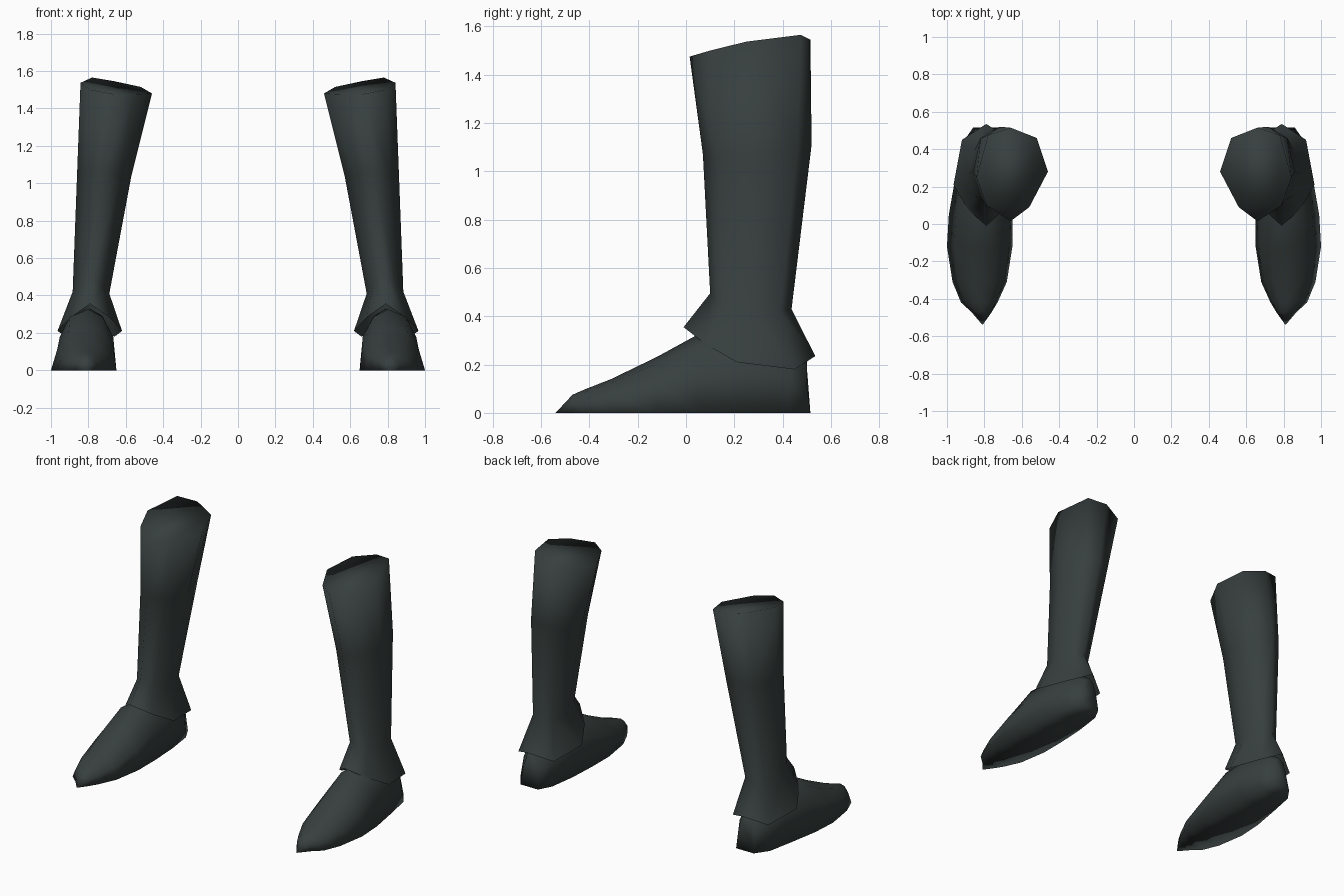
import bpy, bmesh

if "Cube" in bpy.data.objects:
    bpy.data.objects.remove(bpy.data.objects["Cube"])

mat = bpy.data.materials.new("dark green grey leather")
mat.diffuse_color = (0.038, 0.050, 0.048, 1)
mat.use_nodes = True
mat.node_tree.nodes["Principled BSDF"].inputs["Base Color"].default_value = mat.diffuse_color


def loft(name, rings, caps):
    """Bridge closed rings of points, cap chosen ends, mirror to the other foot."""
    bm = bmesh.new()
    loops = [[bm.verts.new(p) for p in ring] for ring in rings]
    for a, b in zip(loops, loops[1:]):
        n = len(a)
        for i in range(n):
            j = (i + 1) % n
            bm.faces.new((a[i], a[j], b[j], b[i]))
    for k in caps:
        bm.faces.new(loops[k])
    bmesh.ops.remove_doubles(bm, verts=bm.verts, dist=0.0005)
    bmesh.ops.recalc_face_normals(bm, faces=bm.faces)
    for f in bm.faces:
        f.smooth = True
    me = bpy.data.meshes.new(name)
    bm.to_mesh(me)
    bm.free()
    me.materials.append(mat)
    ob = bpy.data.objects.new(name, me)
    bpy.context.collection.objects.link(ob)
    ob.modifiers.new("other foot", "MIRROR").use_mirror_merge = False
    return ob


# Shaft: flared cuff, ankle, calf and slanted top
# (each ring: front, front inner, inner, back inner, back, back outer, outer, front outer)
cuff = [(.79, -.01, .355), (.69, .08, .285), (.62, .21, .21), (.66, .45, .18),
        (.79, .535, .235), (.92, .45, .18), (.965, .21, .21), (.89, .08, .285)]
ankle = [(.785, .10, .495), (.72, .15, .45), (.688, .27, .41), (.71, .39, .42),
         (.785, .437, .43), (.855, .39, .42), (.884, .27, .42), (.85, .15, .45)]
calf = [(.72, .07, 1.07), (.625, .14, 1.05), (.57, .29, 1.04), (.61, .45, 1.07),
        (.72, .52, 1.11), (.82, .46, 1.09), (.86, .28, 1.06), (.81, .13, 1.06)]
top = [(.66, .015, 1.475), (.56, .09, 1.475), (.46, .28, 1.48), (.52, .46, 1.515),
       (.66, .515, 1.545), (.78, .475, 1.565), (.842, .25, 1.537), (.79, .10, 1.50)]
loft("boot_shaft", [cuff, ankle, calf, top], [-1])

# Foot: cross-sections from toe to heel (y, inner x, outer x, height)
sections = [(-.47, .76, .87, .075), (-.42, .73, .925, .097), (-.31, .68, .97, .14),
            (-.12, .65, 1.0, .232), (.05, .65, .99, .325), (.25, .66, .955, .33),
            (.43, .685, .92, .27), (.515, .73, .86, .22)]
rings = [[(.81, -.54, 0)] * 7]
for y, xi, xo, h in sections:
    w = xo - xi
    lean = .015 if y > .5 else 0
    rings.append([(xi, y, 0), (xi + .05 * w, y - lean, .55 * h),
                  (xi + .22 * w, y - lean, .88 * h), (xi + .45 * w, y - lean, h),
                  (xo - .27 * w, y - lean, .88 * h), (xo - .11 * w, y - lean, .55 * h),
                  (xo, y, 0)])
loft("boot_foot", rings, [-1])
